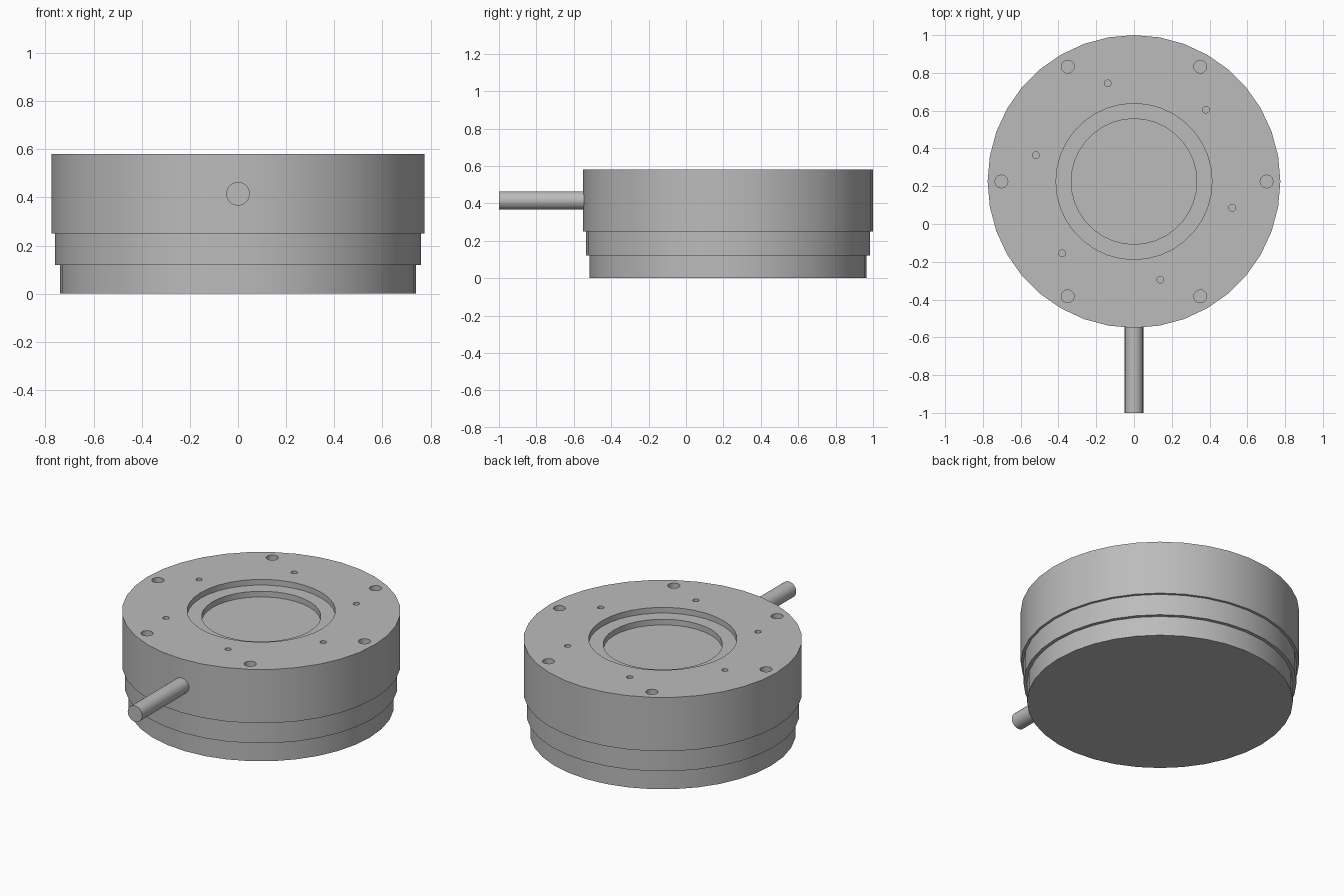
import bpy
import math
from mathutils import Vector

cube = bpy.data.objects.get("Cube")
if cube:
    bpy.data.objects.remove(cube, do_unlink=True)

CENTRE = Vector((0, 0.225, 0))
TOP = 0.58
SIDES = 36

grey = bpy.data.materials.new("metal_grey")
grey.use_nodes = True
colour = (0.5, 0.5, 0.5, 1)
grey.diffuse_color = colour
grey.node_tree.nodes["Principled BSDF"].inputs["Base Color"].default_value = colour


def finish(obj):
    obj.data.materials.clear()
    obj.data.materials.append(grey)
    bpy.ops.object.select_all(action='DESELECT')
    obj.select_set(True)
    bpy.context.view_layer.objects.active = obj
    bpy.ops.object.shade_smooth_by_angle(angle=math.radians(30))


def lathe(name, profile):
    """Revolve (radius, height) points into a closed solid with flat caps."""
    verts, faces = [], []
    for r, z in profile:
        for i in range(SIDES):
            a = math.tau * i / SIDES
            verts.append((r * math.cos(a), r * math.sin(a), z))
    for k in range(len(profile) - 1):
        for i in range(SIDES):
            j = (i + 1) % SIDES
            lo, hi = k * SIDES, (k + 1) * SIDES
            faces.append((lo + i, lo + j, hi + j, hi + i))
    last = (len(profile) - 1) * SIDES
    faces.append(tuple(reversed(range(SIDES))))
    faces.append(tuple(range(last, last + SIDES)))
    mesh = bpy.data.meshes.new(name)
    mesh.from_pydata(verts, [], faces)
    obj = bpy.data.objects.new(name, mesh)
    bpy.context.collection.objects.link(obj)
    obj.location = CENTRE
    return obj


def drill(body, ring_radius, start, hole_radius, depth):
    """Cut six evenly spaced blind holes into the top face."""
    for k in range(6):
        a = math.radians(start + 60 * k)
        spot = CENTRE + Vector((ring_radius * math.cos(a), ring_radius * math.sin(a), TOP))
        bpy.ops.mesh.primitive_cylinder_add(vertices=20, radius=hole_radius,
                                            depth=2 * depth, location=spot)
        cutter = bpy.context.object
        cutter.hide_render = True
        cut = body.modifiers.new("hole", 'BOOLEAN')
        cut.operation = 'DIFFERENCE'
        cut.solver = 'EXACT'
        cut.object = cutter
        bpy.context.view_layer.objects.active = body
        bpy.ops.object.modifier_apply(modifier=cut.name)
        bpy.data.objects.remove(cutter, do_unlink=True)


# Stepped round housing with a two-level recess in the top
housing = lathe("housing", [
    (0.74, 0), (0.74, 0.12), (0.76, 0.12), (0.76, 0.25), (0.775, 0.25),
    (0.775, TOP), (0.413, TOP), (0.413, 0.545), (0.332, 0.545), (0.332, 0.51)])

# Bolt holes near the rim, smaller pin holes further in
drill(housing, 0.702, 0, 0.034, 0.1)
drill(housing, 0.538, 45, 0.018, 0.1)
finish(housing)

# Cable stub at the front
bpy.ops.mesh.primitive_cylinder_add(vertices=24, radius=0.049, depth=0.47,
                                    location=(0, -0.765, 0.415),
                                    rotation=(math.pi / 2, 0, 0))
stub = bpy.context.object
stub.name = "cable_stub"
finish(stub)
